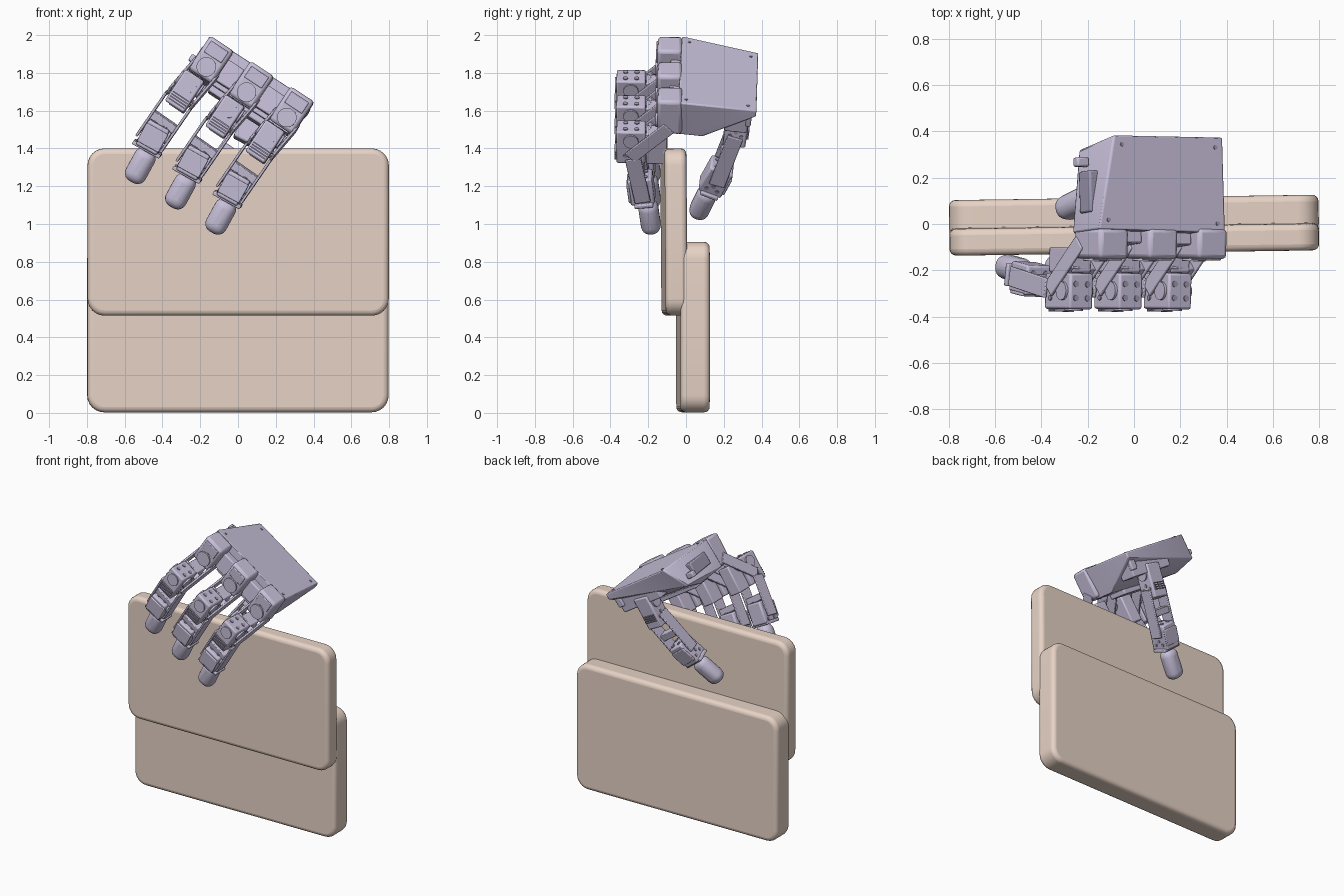
import bpy, bmesh, math
from mathutils import Vector, Matrix

if "Cube" in bpy.data.objects:
    bpy.data.objects.remove(bpy.data.objects["Cube"])


def material(name, rgb):
    m = bpy.data.materials.new(name)
    m.diffuse_color = (*rgb, 1)
    m.use_nodes = True
    m.node_tree.nodes["Principled BSDF"].inputs["Base Color"].default_value = m.diffuse_color
    return m


TAN = material("tan_board", (0.80, 0.65, 0.56))
LILAC = material("lilac_plastic", (0.58, 0.53, 0.70))
DARK = material("dark_lilac", (0.36, 0.33, 0.45))

# Hand frame: U runs across the knuckles, DOWN follows the fingers, V points to the back
N = Vector((0.543, 0.10, 0.833)).normalized()
U = Vector((0.837, -0.03, -0.545))
U = (U - N * U.dot(N)).normalized()
V = N.cross(U)
DOWN = -N
WRIST = Vector((-0.15, -0.02, 1.995))
HAND = Matrix.Translation(WRIST) @ Matrix((U, V, N)).transposed().to_4x4()


def finish(name, bm, mat, matrix, bevel=0.0, segments=2):
    bmesh.ops.recalc_face_normals(bm, faces=bm.faces)
    me = bpy.data.meshes.new(name)
    bm.to_mesh(me)
    bm.free()
    ob = bpy.data.objects.new(name, me)
    bpy.context.collection.objects.link(ob)
    ob.matrix_world = matrix
    me.materials.append(mat)
    if bevel:
        b = ob.modifiers.new("bevel", 'BEVEL')
        b.width, b.segments, b.limit_method = bevel, segments, 'ANGLE'
    bpy.context.view_layer.objects.active = ob
    ob.select_set(True)
    bpy.ops.object.shade_smooth_by_angle(angle=math.radians(35))
    ob.select_set(False)
    return ob


def box(name, matrix, pos, dims, mat=LILAC, bevel=0.008, segments=2):
    bm = bmesh.new()
    bmesh.ops.create_cube(bm, size=1)
    bmesh.ops.scale(bm, vec=dims, verts=bm.verts)
    return finish(name, bm, mat, matrix @ Matrix.Translation(pos), bevel, segments)


def disc(name, matrix, pos, radius, depth, axis, mat=LILAC):
    bm = bmesh.new()
    bmesh.ops.create_cone(bm, cap_ends=True, segments=16, radius1=radius,
                          radius2=radius, depth=depth)
    turn = {'X': Matrix.Rotation(math.pi / 2, 4, 'Y'),
            'Y': Matrix.Rotation(math.pi / 2, 4, 'X'), 'Z': Matrix()}[axis]
    return finish(name, bm, mat, matrix @ Matrix.Translation(pos) @ turn)


def frame(a, b, across):
    """Matrix at the midpoint of a-b: Z along it, X across, Y outward."""
    z = (b - a).normalized()
    x = (across - z * across.dot(z)).normalized()
    return Matrix.Translation((a + b) / 2) @ Matrix((x, z.cross(x), z)).transposed().to_4x4()


# Two overlapping boards with rounded corners
def board(name, y, thick, z0, z1, tilt=0.0):
    bm = bmesh.new()
    bmesh.ops.create_cube(bm, size=1)
    bmesh.ops.scale(bm, vec=(1.595, thick, z1 - z0), verts=bm.verts)
    corners = [e for e in bm.edges
               if abs((e.verts[0].co - e.verts[1].co).normalized().y) > 0.9]
    bmesh.ops.bevel(bm, geom=corners, offset=0.09, segments=6, profile=0.5, affect='EDGES')
    m = (Matrix.Rotation(math.radians(0.85), 4, 'Z')
         @ Matrix.Translation((0, y, (z0 + z1) / 2)) @ Matrix.Rotation(tilt, 4, 'X'))
    finish(name, bm, TAN, m, 0.028, 4)


board("front_board", -0.064, 0.116, 0.515, 1.40, 0.008)
board("back_board", 0.037, 0.155, 0.003, 0.905)

# Palm: wedge shaped housing under a flat wrist plate
bm = bmesh.new()
for p in [(0, 0, 0), (0.65, 0, 0), (0.65, 0.415, 0), (0.09, 0.41, 0),
          (0, 0, -0.21), (0.63, 0, -0.21), (0.63, 0.15, -0.21),
          (0.65, 0.415, -0.04), (0.02, 0.36, -0.17), (0.05, 0.20, -0.22)]:
    bm.verts.new(p)
bmesh.ops.convex_hull(bm, input=bm.verts)
finish("palm", bm, LILAC, HAND, 0.008)
for i, (u, v) in enumerate([(0.05, 0.04), (0.61, 0.04), (0.61, 0.37), (0.13, 0.37)]):
    disc(f"plate_screw_{i}", HAND, (u, v, 0.001), 0.009, 0.006, 'Z', DARK)
box("palm_side_panel", HAND, (0.025, 0.17, -0.10), (0.06, 0.18, 0.09), DARK)
box("palm_side_boss", HAND, (-0.005, 0.30, -0.12), (0.06, 0.04, 0.04))
box("palm_lower_pad", HAND, (0.34, 0.09, -0.22), (0.38, 0.14, 0.05))
for i in range(2):
    box(f"knuckle_spacer_{i}", HAND, (0.20 + i * 0.255, -0.02, -0.12), (0.11, 0.06, 0.13))


# Small repeated details on a servo block
def servo(name, m, dims):
    w, t, l = dims
    box(name, m, (0, 0, 0), dims, bevel=0.01)
    for s in (-1, 1):
        disc(name + "_horn", m, (s * w / 2, 0, -l * 0.22), 0.04, 0.022, 'X')
        for y, z in ((0.03, 0.05), (-0.03, 0.05), (0, 0.025)):
            disc(name + "_screw", m, (s * w / 2, y, z), 0.011, 0.012, 'X', DARK)
        disc(name + "_end_screw", m, (s * 0.03, 0.03, -l / 2), 0.013, 0.01, 'Z', DARK)
        disc(name + "_end_screw", m, (s * 0.03, -0.03, -l / 2), 0.013, 0.01, 'Z', DARK)


def bracket(name, a, b, across, w, depth, cross_at=0.0):
    """Two side plates joined by a cross web."""
    m = frame(a, b, across)
    l = (b - a).length
    for s in (-1, 1):
        box(name + "_side", m, (s * w / 2, 0, 0), (0.014, depth, l), bevel=0.004)
    box(name + "_web", m, (0, 0, cross_at * l), (w, depth * 0.75, 0.045), bevel=0.004)
    return m


def fins(name, m, y, z, w):
    for k in range(4):
        box(name + "_fin", m, (0, y, z + k * 0.014), (w, 0.02, 0.007), DARK, 0)


def fingertip(name, a, b, across, w=0.118, t=0.105):
    m = frame(a, b, across)
    box(name, m, (0, 0, 0), (w, t, (b - a).length), bevel=0.048, segments=5)


# Three fingers hanging over the front
for i in range(3):
    n = f"finger_{i + 1}"
    off = Vector((-0.213, 0, 0.134)) * (2 - i)
    knuckle = Vector((0.285, -0.085, 1.60)) + off
    middle = Vector((0.145, -0.290, 1.435)) + off
    distal = Vector((-0.02, -0.235, 1.195)) + off
    tip_a = Vector((-0.045, -0.205, 1.125)) + off
    tip_b = Vector((-0.138, -0.180, 0.955)) + off
    along = Vector((-0.55, 0, -0.83))

    m = frame(knuckle - along, knuckle + along, U)
    box(n + "_knuckle_motor", m, (0, 0, 0), (0.15, 0.13, 0.21), bevel=0.018)
    disc(n + "_knuckle_cap", m, (0, 0.065, 0.045), 0.052, 0.02, 'Y')
    box(n + "_knuckle_plate", m, (0, 0.066, -0.05), (0.11, 0.012, 0.07), bevel=0.004)

    inner = Vector((0.15, -0.155, 1.42)) + off
    box(n + "_inner_block", frame(inner - along, inner + along, U),
        (0, 0, 0), (0.095, 0.11, 0.19))
    bracket(n + "_proximal_bracket", knuckle + along * 0.06,
            middle + along * 0.05, U, 0.15, 0.075)

    m = frame(middle - along, middle + along, U)
    servo(n + "_middle_motor", m, (0.12, 0.155, 0.20))
    fins(n, m, 0.078, 0.035, 0.10)
    disc(n + "_middle_cap", m, (0, 0.078, -0.04), 0.042, 0.014, 'Y')

    link_a, link_b = middle.lerp(distal, 0.2), middle.lerp(distal, 1.15)
    bracket(n + "_middle_bracket", link_a, link_b, U, 0.155, 0.085, 0.0)
    m = frame(distal - (tip_b - tip_a), distal + (tip_b - tip_a), U)
    servo(n + "_distal_motor", m, (0.125, 0.13, 0.15))
    box(n + "_distal_cover", m, (0, 0.066, 0), (0.13, 0.014, 0.11), bevel=0.005)
    box(n + "_tip_collar", m, (0, -0.005, 0.075), (0.165, 0.10, 0.022), bevel=0.006)
    fingertip(n + "_tip", tip_a, tip_b, U)

# Thumb gripping from behind
T = [Vector(p) for p in ((0.13, 0.285, 1.63), (0.03, 0.255, 1.44), (-0.12, 0.165, 1.245),
                         (-0.19, 0.115, 1.17), (-0.315, 0.055, 1.045))]
m = frame(T[0], T[1], -U)
box("thumb_mount", HAND, (0.44, 0.32, -0.11), (0.36, 0.12, 0.12))
box("thumb_mount_tab", HAND, (0.60, 0.38, -0.07), (0.05, 0.03, 0.11))
servo("thumb_base_motor", m, (0.12, 0.12, 0.23))
fins("thumb", m, 0.06, 0.02, 0.09)
bracket("thumb_bracket", T[1].lerp(T[0], 0.3), T[2], -U, 0.145, 0.085)
m = frame(T[1].lerp(T[2], 0.55), T[3], -U)
servo("thumb_distal_motor", m, (0.12, 0.13, 0.17))
box("thumb_cover", m, (0, 0.066, 0), (0.12, 0.014, 0.11), bevel=0.005)
box("thumb_collar", m, (0, 0, 0.085), (0.155, 0.10, 0.022), bevel=0.006)
fingertip("thumb_tip", T[3].lerp(T[2], 0.2), T[4], -U)
